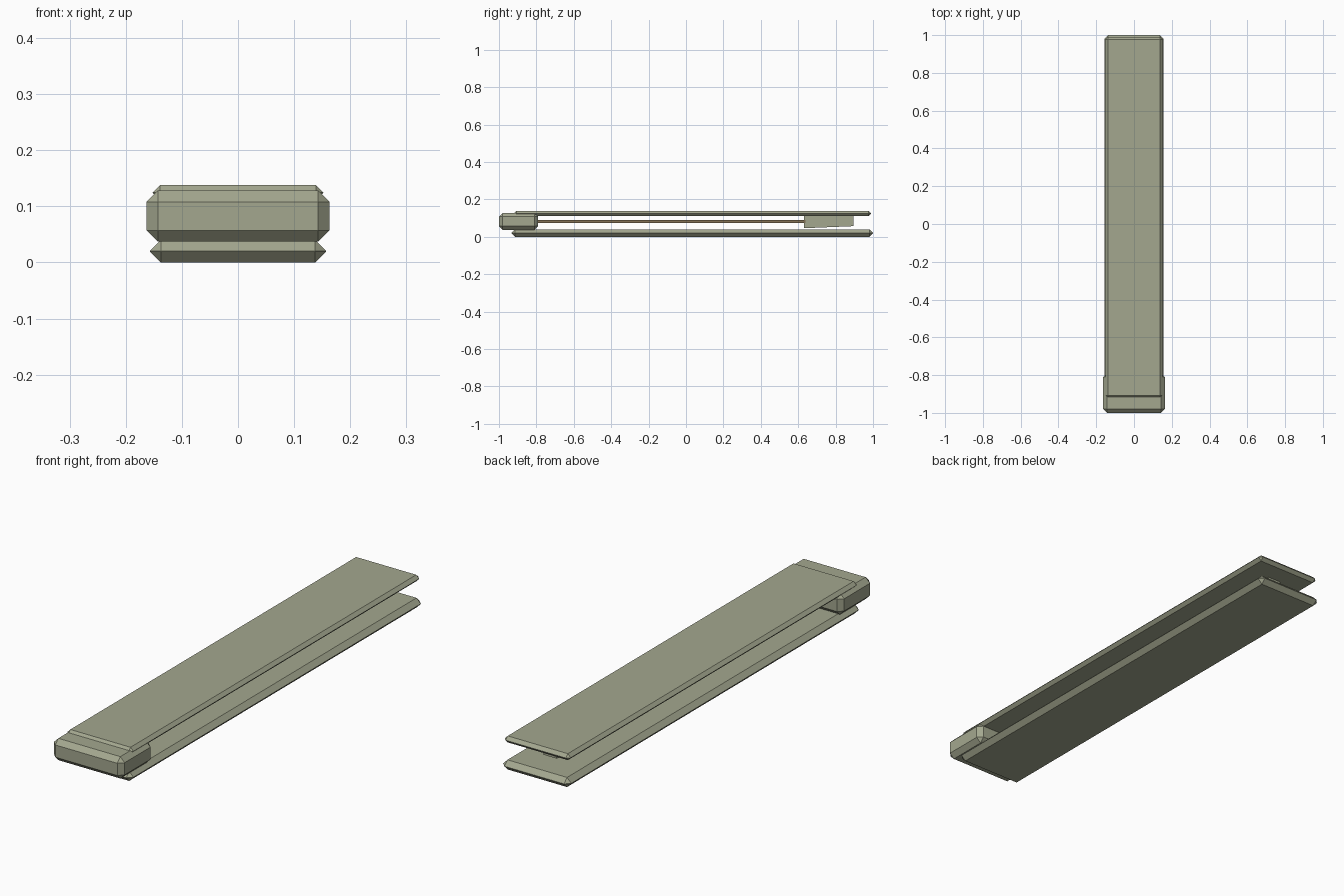
import bpy, bmesh
from mathutils import Vector

if "Cube" in bpy.data.objects:
    bpy.data.objects.remove(bpy.data.objects["Cube"])


def material(name, rgb):
    m = bpy.data.materials.new(name)
    m.diffuse_color = (*rgb, 1)
    m.use_nodes = True
    m.node_tree.nodes["Principled BSDF"].inputs["Base Color"].default_value = m.diffuse_color
    return m


sage = material("sage_green", (0.37, 0.39, 0.275))
brown = material("brown", (0.22, 0.16, 0.09))


def box(name, lo, hi, mat, chamfer=0.0, reshape=None):
    """Box between two corners, with all edges chamfered."""
    lo, hi = Vector(lo), Vector(hi)
    bm = bmesh.new()
    bmesh.ops.create_cube(bm, size=1)
    for v in bm.verts:
        v.co = Vector([(a + b) / 2 + c * (b - a) for a, b, c in zip(lo, hi, v.co)])
        if reshape:
            reshape(v.co)
    if chamfer:
        bmesh.ops.bevel(bm, geom=bm.edges[:], offset=chamfer, segments=1,
                        affect='EDGES', clamp_overlap=True)
    me = bpy.data.meshes.new(name)
    bm.to_mesh(me)
    bm.free()
    me.materials.append(mat)
    ob = bpy.data.objects.new(name, me)
    bpy.context.collection.objects.link(ob)
    return ob


# Long plates, chamfered almost to a knife edge
box("bottom_plate", (-0.157, -0.933, 0), (0.157, 1.0, 0.04), sage, 0.0195)
box("top_plate", (-0.152, -0.92, 0.111), (0.152, 0.99, 0.138), sage, 0.0132)

# Hinge block joining the plates at the front
box("hinge_block", (-0.163, -1.0, 0.037), (0.163, -0.79, 0.128), sage, 0.02)

# Thin bar running between the plates
box("middle_bar", (-0.03, -0.85, 0.075), (0.03, 0.64, 0.091), brown)


# Catch under the top plate, its underside rising toward the back
def slope(co):
    if co.z < 0.08 and co.y > 0.7:
        co.z += 0.011


box("catch", (-0.03, 0.63, 0.046), (0.03, 0.895, 0.115), sage, reshape=slope)
